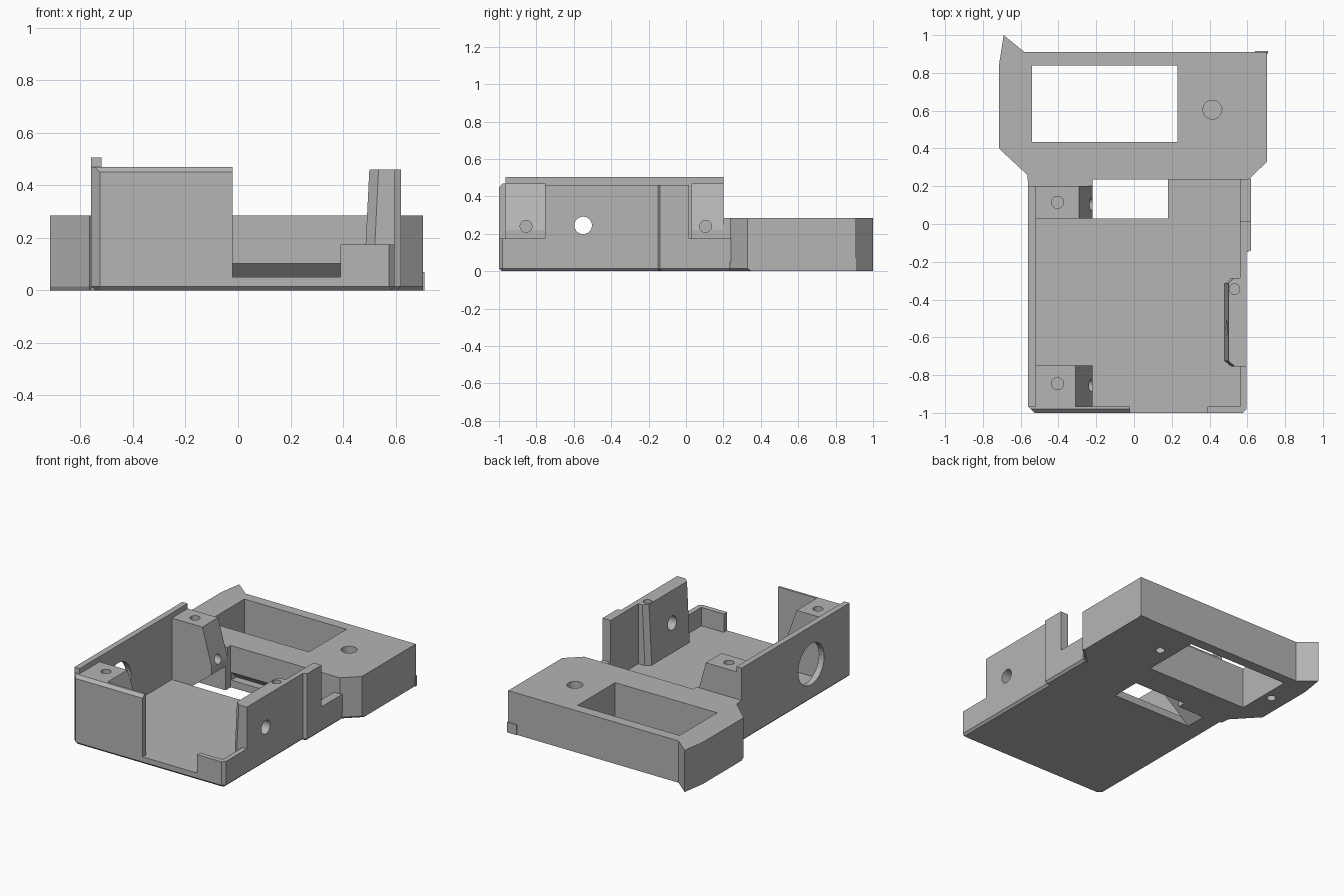
import bpy, bmesh
from mathutils import Vector

cube = bpy.data.objects.get("Cube")
if cube:
    bpy.data.objects.remove(cube, do_unlink=True)

GREY = (0.46, 0.46, 0.46, 1)
mat = bpy.data.materials.new("plain grey")
mat.use_nodes = True
mat.diffuse_color = GREY
mat.node_tree.nodes["Principled BSDF"].inputs["Base Color"].default_value = GREY

# Axis along which a profile is extruded -> 3D point
PLACE = {
    "x": lambda p, d: Vector((d, p[0], p[1])),
    "y": lambda p, d: Vector((p[0], d, p[1])),
    "z": lambda p, d: Vector((p[0], p[1], d)),
}


def finish(name, bm):
    bmesh.ops.recalc_face_normals(bm, faces=bm.faces)
    mesh = bpy.data.meshes.new(name)
    bm.to_mesh(mesh)
    bm.free()
    mesh.materials.append(mat)
    obj = bpy.data.objects.new(name, mesh)
    bpy.context.collection.objects.link(obj)
    return obj


def prism(name, pts, lo, hi, axis="z", bevel=None, width=0.015, lean=None):
    """Extrude a profile; bevel picks edges by midpoint, lean moves points."""
    bm = bmesh.new()
    base = bm.faces.new([bm.verts.new(PLACE[axis](p, lo)) for p in pts])
    out = bmesh.ops.extrude_face_region(bm, geom=[base], use_keep_orig=True)
    shift = PLACE[axis]((0, 0), hi - lo)
    for v in out["geom"]:
        if isinstance(v, bmesh.types.BMVert):
            v.co += shift
    bmesh.ops.recalc_face_normals(bm, faces=bm.faces)
    if lean:
        for v in bm.verts:
            v.co += Vector(lean(v.co))
    if bevel:
        edges = [e for e in bm.edges if bevel((e.verts[0].co + e.verts[1].co) / 2)]
        bmesh.ops.bevel(bm, geom=edges, offset=width, segments=1,
                        affect="EDGES", clamp_overlap=True)
    return finish(name, bm)


def rect(x0, x1, y0, y1):
    return [(x0, y0), (x1, y0), (x1, y1), (x0, y1)]


def box(name, x0, x1, y0, y1, z0, z1):
    return prism(name, rect(x0, x1, y0, y1), z0, z1)


def bore(center, radius, lo, hi, axis="z"):
    """Round cutter."""
    from math import cos, sin, tau
    pts = [(center[0] + radius * cos(tau * i / 32),
            center[1] + radius * sin(tau * i / 32)) for i in range(32)]
    return prism("cutter", pts, lo, hi, axis)


def cut(obj, *cutters):
    for c in cutters:
        c.hide_render = True
        m = obj.modifiers.new("cut", "BOOLEAN")
        m.operation, m.solver, m.object = "DIFFERENCE", "EXACT", c
    bpy.context.view_layer.update()
    graph = bpy.context.evaluated_depsgraph_get()
    mesh = bpy.data.meshes.new_from_object(obj.evaluated_get(graph))
    obj.modifiers.clear()
    obj.data = mesh
    for c in cutters:
        bpy.data.objects.remove(c, do_unlink=True)


FLOOR = 0.05

# Tray floor with chamfered underside and the square opening
floor = prism(
    "tray_floor",
    [(-0.56, -0.965), (-0.525, -1), (0.575, -1), (0.595, -0.98), (0.595, -0.15),
     (0.62, -0.14), (0.62, 0.235), (-0.22, 0.235), (-0.22, 0.2), (-0.56, 0.2)],
    0, FLOOR, bevel=lambda m: m.z < 0.001 and m.y < 0.19)
cut(floor,
    box("cutter", -0.22, 0.18, 0.03, 0.3, -0.1, 0.2),
    prism("cutter", [(-0.45, -0.02), (-0.2, -0.02), (-0.2, 0.18)], 0.03, 0.18, "y"))

# Rear block with pocket, screw bores and an undercut front
block = prism(
    "rear_block",
    [(-0.56, 0.2), (-0.22, 0.2), (-0.22, 0.235), (0.605, 0.235), (0.705, 0.33),
     (0.705, 0.91), (-0.58, 0.91), (-0.69, 1), (-0.715, 0.84), (-0.715, 0.4),
     (-0.565, 0.26)],
    0, 0.285,
    bevel=lambda m: m.z < 0.001 and m.y < 0.4 and abs(m.x) > 0.58)
cut(block,
    box("cutter", -0.54, 0.23, 0.435, 0.84, -0.1, 0.4),
    bore((0.415, 0.605), 0.05, 0.18, 0.4),
    bore((0.33, 0.65), 0.03, -0.1, 0.1),
    bore((-0.6, 0.64), 0.03, -0.1, 0.1),
    prism("cutter", [(0.2, FLOOR), (0.2, 0.103), (0.235, 0.103), (0.29, FLOOR)],
          -0.215, 0.55, "x"))
box("rear_tab", 0.64, 0.71, 0.9, 0.915, 0, 0.07)

# Tall side wall with its raised edge and large round opening
side = box("tall_side_wall", -0.56, -0.52, -0.965, 0.2, FLOOR, 0.505)
cut(side, bore((-0.55, 0.245), 0.14, -0.7, -0.4, "x"))

# Tall half of the front wall, top edge sloped
prism("tall_front_wall",
      [(-0.56, -0.965), (-0.525, -1), (-0.02, -1), (-0.02, -0.965)],
      FLOOR, 0.47, bevel=lambda m: m.z > 0.46 and m.y < -0.99, width=0.02)

# Two sloped screw posts
for name, y0, y1, hole_y, top_x in (("front_post", -0.965, -0.75, -0.855, -0.31),
                                    ("rear_post", 0.03, 0.2, 0.105, -0.29)):
    post = prism(name, [(-0.52, FLOOR), (-0.22, FLOOR), (-0.22, 0.22),
                        (top_x, 0.47), (-0.52, 0.47)], y0, y1, "y")
    cutters = [bore((-0.405, hole_y + 0.01), 0.032, 0.35, 0.6),
               bore((hole_y, 0.24), 0.032, -0.34, -0.1, "x")]
    if name == "rear_post":
        cutters.append(prism("cutter", [(-0.45, -0.02), (-0.2, -0.02), (-0.2, 0.18)],
                             0.0, 0.18, "y"))
    cut(post, *cutters)

# Low corner lip
prism("low_corner_wall",
      [(0.39, -1), (0.575, -1), (0.595, -0.98), (0.595, -0.755), (0.56, -0.755),
       (0.56, -0.965), (0.39, -0.965)], FLOOR, 0.175)

# Thick slab with a cross bore and a screw hole
slab = prism(
    "thick_side_slab",
    [(0.48, -0.725), (0.515, -0.755), (0.595, -0.755), (0.595, -0.285),
     (0.51, -0.285), (0.48, -0.315)], FLOOR, 0.46,
    lean=lambda v: (0.02 if v.z > 0.4 and v.x < 0.55 else 0, 0, 0))
cut(slab,
    bore((-0.55, 0.245), 0.047, 0.3, 0.8, "x"),
    bore((0.532, -0.345), 0.028, 0.35, 0.6))

# Thin wall stepping outward, then dropping to the rear block
prism("thin_side_wall",
      [(0.56, -0.285), (0.595, -0.285), (0.595, -0.15), (0.62, -0.14),
       (0.62, 0.015), (0.56, 0.015)], FLOOR, 0.46)
box("low_rear_side_wall", 0.56, 0.62, 0.015, 0.24, FLOOR, 0.175)
